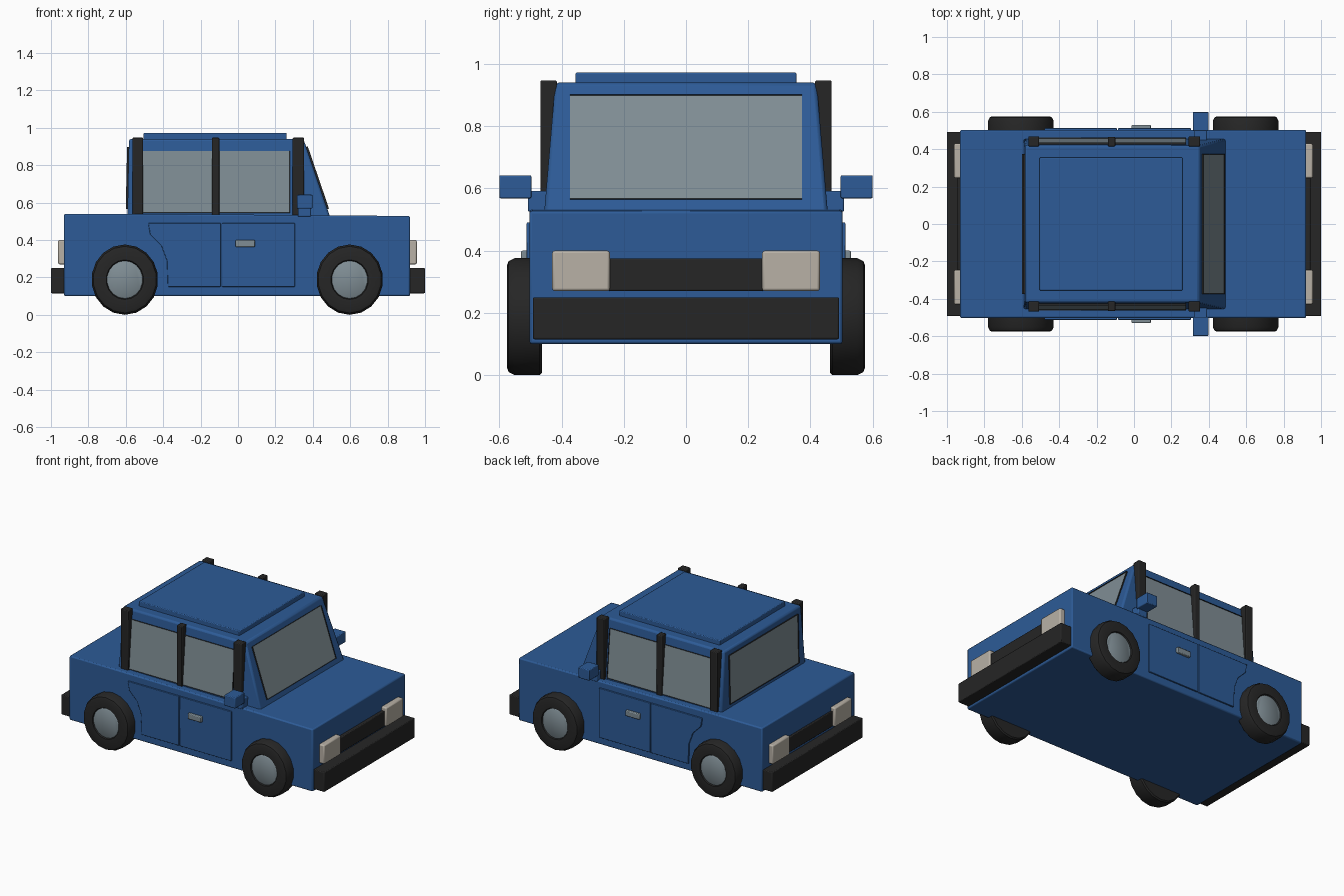
import bpy, bmesh, math
from mathutils import Vector

if "Cube" in bpy.data.objects:
    bpy.data.objects.remove(bpy.data.objects["Cube"], do_unlink=True)


def material(name, rgb):
    m = bpy.data.materials.new(name)
    m.use_nodes = True
    m.diffuse_color = (*rgb, 1)
    bsdf = m.node_tree.nodes["Principled BSDF"]
    bsdf.inputs["Base Color"].default_value = (*rgb, 1)
    bsdf.inputs["Roughness"].default_value = 0.6
    return m


BLUE = material("blue paint", (0.026, 0.105, 0.31))
BLACK = material("black rubber", (0.019, 0.019, 0.019))
GLASS = material("grey glass", (0.215, 0.27, 0.30))
LAMP = material("cream lamp", (0.48, 0.44, 0.38))


def finish(name, bm, mats, bevel=0.0):
    bmesh.ops.recalc_face_normals(bm, faces=bm.faces)
    mesh = bpy.data.meshes.new(name)
    bm.to_mesh(mesh)
    bm.free()
    for m in mats:
        mesh.materials.append(m)
    ob = bpy.data.objects.new(name, mesh)
    bpy.context.collection.objects.link(ob)
    if bevel:
        mod = ob.modifiers.new("Bevel", "BEVEL")
        mod.width = bevel
        mod.segments = 2
    bpy.ops.object.select_all(action="DESELECT")
    ob.select_set(True)
    bpy.context.view_layer.objects.active = ob
    bpy.ops.object.shade_smooth_by_angle(angle=math.radians(35))
    return ob


def box(name, mat, x, y, z, bevel=0.005):
    """Box from (min, max) pairs on each axis."""
    bm = bmesh.new()
    bmesh.ops.create_cube(bm, size=1)
    for v in bm.verts:
        v.co = [r[0] if c < 0 else r[1] for c, r in zip(v.co, (x, y, z))]
    return finish(name, bm, [mat], bevel)


def prism(name, mat, profile, y0, y1, bevel=0.0, taper=None):
    """Extrude an x-z profile from y0 to y1; taper maps z to half width."""
    bm = bmesh.new()
    face = bm.faces.new([bm.verts.new((x, y0, z)) for x, z in profile])
    new = bmesh.ops.extrude_face_region(bm, geom=[face])["geom"]
    for v in new:
        if isinstance(v, bmesh.types.BMVert):
            v.co.y = y1
    if taper:
        for v in bm.verts:
            v.co.y = math.copysign(taper(v.co.z), v.co.y)
    return finish(name, bm, [mat], bevel)


def window(name, corners, border=0.014):
    """Raised dark frame with an inset pane on a slanted quad."""
    pts = [Vector(c) for c in corners]
    n = (pts[1] - pts[0]).cross(pts[3] - pts[0]).normalized()
    bm = bmesh.new()
    base = [bm.verts.new(p - n * 0.004) for p in pts]
    top = [bm.verts.new(p + n * 0.009) for p in pts]
    for i in range(4):
        j = (i + 1) % 4
        bm.faces.new((base[i], base[j], top[j], top[i]))
    pane = bm.faces.new(top)
    bm.faces.new(base[::-1])
    bmesh.ops.inset_region(bm, faces=[pane], thickness=border, depth=0)
    bmesh.ops.inset_region(bm, faces=[pane], thickness=0.001, depth=-0.006)
    pane.material_index = 1
    return finish(name, bm, [BLACK, GLASS])


def disc(name, mat, x, z, rings):
    """Lathe (radius, y) rings around a wheel axle."""
    bm = bmesh.new()
    sides = 18
    loops = []
    for r, y in rings:
        loops.append([bm.verts.new((x + 0.95 * r * math.sin(2 * math.pi * i / sides), y,
                                    z - r * math.cos(2 * math.pi * i / sides)))
                      for i in range(sides)])
    for a, b in zip(loops, loops[1:]):
        for i in range(sides):
            j = (i + 1) % sides
            bm.faces.new((a[i], a[j], b[j], b[i]))
    bm.faces.new(loops[0])
    bm.faces.new(loops[-1])
    return finish(name, bm, [mat])


# Lower body and cabin
prism("body", BLUE, [(-0.93, 0.1), (0.92, 0.1), (0.92, 0.528), (0.48, 0.532),
                     (-0.59, 0.54), (-0.93, 0.54)], -0.503, 0.503, 0.008)


def cabin_half(z):
    return 0.455 - 0.035 * (z - 0.53) / 0.41


def shield_x(z):
    return 0.49 - 0.14 * (z - 0.53) / 0.41


prism("cabin", BLUE, [(-0.592, 0.5), (shield_x(0.5), 0.5), (0.35, 0.94), (-0.583, 0.94)],
      -1, 1, 0.012, cabin_half)
box("roof_panel", BLUE, (-0.505, 0.26), (-0.355, 0.355), (0.92, 0.972))

# Windscreen and rear window
lo, hi, w = 0.565, 0.898, 0.373
window("windscreen", [(shield_x(lo), -w, lo), (shield_x(lo), w, lo),
                      (shield_x(hi), w, hi), (shield_x(hi), -w, hi)], 0.018)
window("rear_window", [(-0.591, w, lo), (-0.591, -w, lo),
                       (-0.584, -w, hi), (-0.584, w, hi)], 0.018)

for side, s in (("left", 1), ("right", -1)):
    def span(a, b):
        return tuple(sorted((s * a, s * b)))

    # Side windows and upright pillars
    for part, x0, x1 in (("rear", -0.51, -0.13), ("front", -0.105, 0.277)):
        lo, hi = 0.545, 0.876
        quad = [(x0, s * cabin_half(lo), lo), (x1, s * cabin_half(lo), lo),
                (x1, s * cabin_half(hi), hi), (x0, s * cabin_half(hi), hi)]
        if s > 0:
            quad = [quad[i] for i in (1, 0, 3, 2)]
        window(f"{side}_{part}_window", quad, 0.011)
    for part, x0, x1, y1 in (("rear", -0.565, -0.507, 0.468), ("middle", -0.14, -0.1, 0.465),
                             ("front", 0.292, 0.353, 0.468)):
        box(f"{side}_{part}_pillar", BLACK, (x0, x1), span(0.415, y1), (0.525, 0.947))

    # Doors with handle
    prism(f"{side}_front_door", BLUE, [(-0.086, 0.15), (0.305, 0.15), (0.305, 0.49),
                                       (-0.086, 0.49)], s * 0.49, s * 0.512, 0.003)
    prism(f"{side}_rear_door", BLUE, [(-0.375, 0.15), (-0.092, 0.15), (-0.092, 0.49), (-0.48, 0.49),
                                      (-0.47, 0.43), (-0.41, 0.37), (-0.38, 0.29)],
          s * 0.49, s * 0.512, 0.003)
    box(f"{side}_door_handle", GLASS, (-0.013, 0.09), span(0.505, 0.53), (0.362, 0.4))

    # Wing mirror
    box(f"{side}_mirror_stem", BLUE, (0.32, 0.39), span(0.44, 0.508), (0.525, 0.592))
    box(f"{side}_mirror", BLUE, (0.315, 0.398), span(0.497, 0.6), (0.568, 0.642))

    # Wheels
    for part, x in (("rear", -0.605), ("front", 0.597)):
        disc(f"{side}_{part}_tyre", BLACK, x, 0.188,
             [(0.18, s * 0.462), (0.188, s * 0.47), (0.188, s * 0.55), (0.178, s * 0.57),
              (0.165, s * 0.575), (0.106, s * 0.573), (0.1, s * 0.56)])
        disc(f"{side}_{part}_hub", GLASS, x, 0.188,
             [(0.101, s * 0.55), (0.101, s * 0.566), (0.095, s * 0.57)])

    # Lamps at both ends
    box(f"{side}_headlamp", LAMP, (0.9, 0.956), span(0.245, 0.43), (0.27, 0.4), 0.008)
    box(f"{side}_tail_lamp", LAMP, (-0.962, -0.91), span(0.245, 0.43), (0.27, 0.4), 0.008)

# Bumpers and grilles
for end, d in (("front", 1), ("rear", -1)):
    box(f"{end}_bumper", BLACK, tuple(sorted((d * 0.915, d * 1.0))), (-0.492, 0.492), (0.115, 0.25))
    box(f"{end}_grille", BLACK, tuple(sorted((d * 0.9, d * 0.943))), (-0.25, 0.25), (0.27, 0.375))
